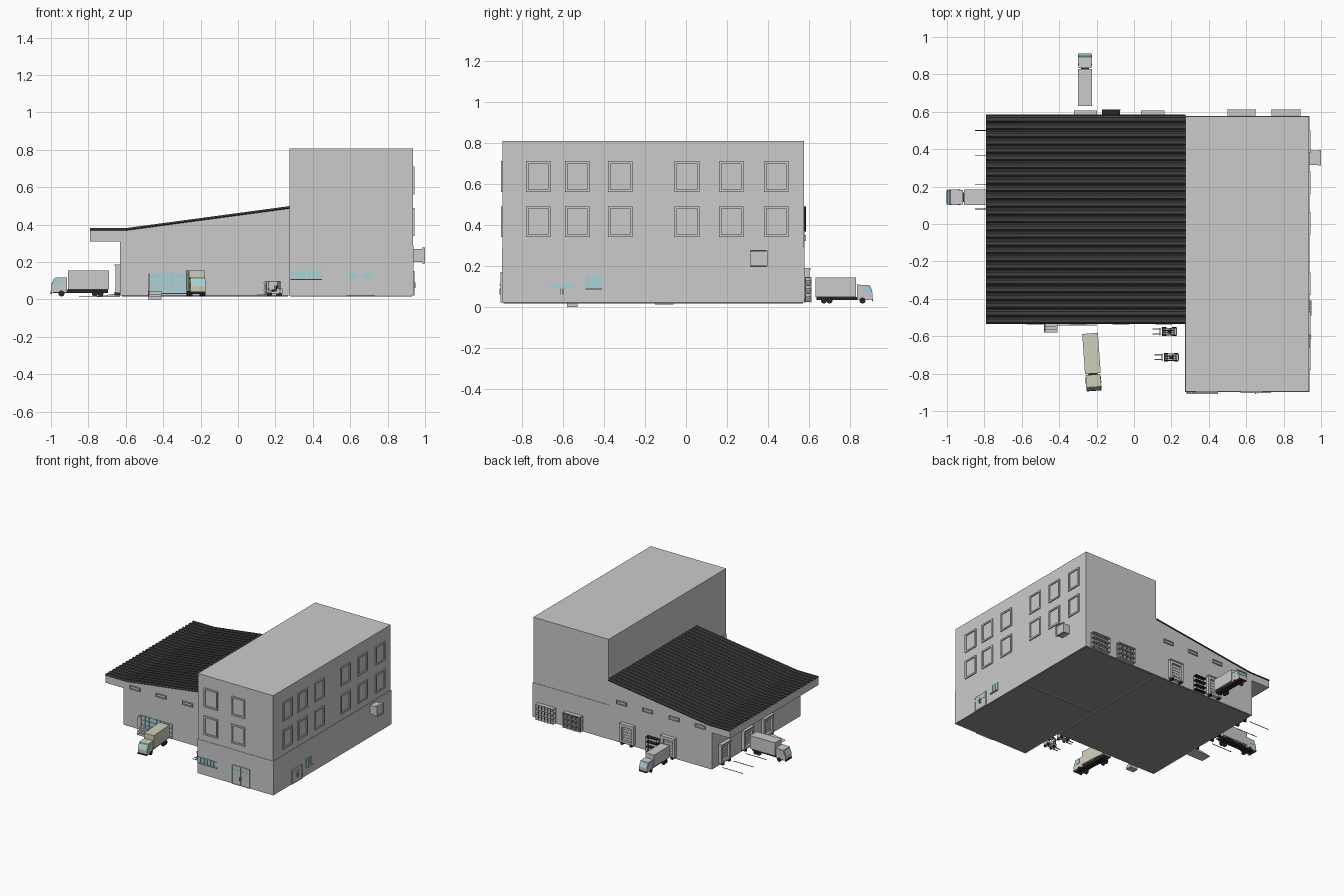
import bpy, bmesh, math
from mathutils import Matrix, Vector

if "Cube" in bpy.data.objects:
    bpy.data.objects.remove(bpy.data.objects["Cube"])

def mat(name, c):
    m = bpy.data.materials.new(name)
    m.diffuse_color = (*c, 1)
    m.use_nodes = True
    m.node_tree.nodes["Principled BSDF"].inputs["Base Color"].default_value = m.diffuse_color
    return m

DARK = mat("dark_sheet", (0.05, 0.05, 0.05))
BLACK = mat("rubber", (0.02, 0.02, 0.02))
FLOOR = mat("floor_grey", (0.28, 0.28, 0.28))
GLASS = mat("glass", (0.36, 0.66, 0.72))
BEIGE = mat("beige", (0.62, 0.63, 0.48))
I = Matrix()

def finish(name, bm, material=None, M=I):
    bm.transform(M)
    bmesh.ops.recalc_face_normals(bm, faces=bm.faces)
    me = bpy.data.meshes.new(name)
    bm.to_mesh(me)
    bm.free()
    ob = bpy.data.objects.new(name, me)
    bpy.context.collection.objects.link(ob)
    if material:
        me.materials.append(material)
    return ob

def boxes(name, items, material=None, M=I):
    """Several boxes (x0,x1,y0,y1,z0,z1) in one object."""
    bm = bmesh.new()
    for a, b, c, d, e, f in items:
        T = Matrix.Translation(((a + b) / 2, (c + d) / 2, (e + f) / 2)) @ Matrix.Diagonal((abs(b - a), abs(d - c), abs(f - e), 1))
        bmesh.ops.create_cube(bm, size=1, matrix=T)
    return finish(name, bm, material, M)

def prism(name, prof, y0, y1, material=None, M=I):
    """xz profile extruded along y."""
    bm = bmesh.new()
    f = bm.faces.new([bm.verts.new((x, y0, z)) for x, z in prof])
    r = bmesh.ops.extrude_face_region(bm, geom=[f])
    bmesh.ops.translate(bm, vec=(0, y1 - y0, 0), verts=[v for v in r["geom"] if isinstance(v, bmesh.types.BMVert)])
    return finish(name, bm, material, M)

def wheels(name, spots, r, w, M=I):
    bm = bmesh.new()
    for x, y in spots:
        T = Matrix.Translation((x, y, r)) @ Matrix.Rotation(math.pi / 2, 4, 'X')
        bmesh.ops.create_cone(bm, cap_ends=True, segments=16, radius1=r, radius2=r, depth=w, matrix=T)
    return finish(name, bm, BLACK, M)

def at(x, y, z=0, deg=0, s=1):
    return Matrix.Translation((x, y, z)) @ Matrix.Rotation(math.radians(deg), 4, 'Z') @ Matrix.Scale(s, 4)

def frame(w, z0, z1, t, d):
    """Rectangular frame on a wall facing -y."""
    return [(-w / 2, -w / 2 + t, -d, .004, z0, z1), (w / 2 - t, w / 2, -d, .004, z0, z1),
            (-w / 2, w / 2, -d, .004, z0, z0 + t), (-w / 2, w / 2, -d, .004, z1 - t, z1)]

# Building shells
prism("warehouse_walls", [(-.63, .02), (.275, .02), (.275, .488), (-.605, .37), (-.63, .37)], -.53, .577)
boxes("tower", [(.275, .935, -.895, .575, .02, .808)])
boxes("tower_ground_storey", [(.272, .938, -.898, .578, .02, .29)])
boxes("canopy", [(-.79, -.625, -.53, .577, .31, .372)])
boxes("floor_slabs", [(-.62, .268, -.52, .57, .017, .022), (.282, .93, -.89, -.13, .017, .022),
                      (.282, .93, -.115, .57, .017, .022)], FLOOR)

# Corrugated roof sheet, folded where it meets the canopy
bm = bmesh.new()
N = 27
p = 1.12 / N
prof = [(-.535 + p * (i + u), h) for i in range(N) for u, h in ((0, 0), (.2, .009), (.65, .009), (.85, 0))] + [(.585, 0)]
rows = [[bm.verts.new((x, y, z + h)) for y, h in prof] for x, z in ((-.79, .372), (-.605, .372), (.275, .49))]
for a, b in zip(rows, rows[1:]):
    for k in range(len(prof) - 1):
        bm.faces.new((a[k], b[k], b[k + 1], a[k + 1]))
roof = finish("corrugated_roof", bm, DARK)
roof.modifiers.new("thickness", 'SOLIDIFY').thickness = .006

# Tower upper windows
spots = [(x, -.895, 0) for x in (.39, .63)] + [(.935, y, 90) for y in (-.72, -.53, -.32, .005, .22, .44)]
for x, y, d in spots:
    for z in (.34, .56):
        boxes("tower_window", frame(.12, z, z + .15, .012, .008), None, at(x, y, 0, d))

# Warehouse high strip windows
for x in (-.53, -.3, -.07, .16):
    for y, d in ((-.53, 0), (.577, 180)):
        boxes("strip_window", frame(.09, .32, .35, .006, .008), None, at(x, y, 0, d))

# Double doors
def double_door(M, w, h):
    boxes("door_frame", frame(w, .02, .02 + h, .005, .006), None, M)
    boxes("door_leaves", [(-w / 2 + .006, -.001, -.004, .002, .022, .015 + h), (.001, w / 2 - .006, -.004, .002, .022, .015 + h),
                          (-.008, -.004, -.012, 0, .06, .09), (.004, .008, -.012, 0, .06, .09)], None, M)
    boxes("door_glass", [(s * w * .25 - .025, s * w * .25 + .025, -.0055, 0, h * .62 + .02, h * .8 + .02) for s in (-1, 1)], GLASS, M)

double_door(at(.655, -.898), .155, .15)
double_door(at(.938, -.605, 0, 90), .125, .115)

# Ground floor glazing
def glazing(M, w, z0, z1, nx, nz):
    dx, dz = w / nx, (z1 - z0) / nz
    boxes("window_panes", [(-w / 2 + i * dx + .003, -w / 2 + (i + 1) * dx - .003, -.005, .002,
                            z0 + j * dz + .002, z0 + (j + 1) * dz - .002) for i in range(nx) for j in range(nz)], GLASS, M)
    boxes("window_sill", [(-w / 2, w / 2, -.012, 0, z0 - .006, z0 - .001)], None, M)

glazing(at(.365, -.898), .17, .11, .155, 6, 1)
glazing(at(.938, -.45, 0, 90), .08, .09, .155, 3, 1)
glazing(at(-.335, -.53), .27, .035, .14, 8, 3)

# Air conditioning box
boxes("wall_unit", [(.935, .995, .315, .392, .2, .27)])
boxes("wall_unit_rim", frame(.085, .193, .277, .006, .012), None, at(.988, .354, 0, 90))

# Loading docks: surround, sectional door, sill and bumpers
for x, y, d in ((-.63, .43, -90), (-.63, .145, -90), (-.63, -.105, -90), (.1, .578, 180), (-.26, .578, 180)):
    M = at(x, y, 0, d)
    boxes("dock_surround", frame(.12, .035, .18, .018, .024) + [(-.062, .062, -.03, 0, .18, .188)], None, M)
    boxes("dock_door", [(-.042, .042, -.006, 0, .053 + i * .022, .073 + i * .022) for i in range(5)], None, M)
    boxes("dock_bumpers", [(s * .04 - .008, s * .04 + .008, -.03, 0, .022, .04) for s in (-1, 1)], BLACK, M)

# Ramp, steps and handrail
prism("ramp", [(-.77, .012), (-.63, .012), (-.63, .036)], -.15, -.06)
boxes("entrance_steps", [(-.48, -.41, -.58, -.53, 0, .016), (-.48, -.41, -.565, -.53, .016, .03), (-.48, -.41, -.55, -.53, .03, .044)])
boxes("handrail", [(-.478, -.474, -.576, -.572, 0, .14), (-.478, -.474, -.536, -.532, .03, .14), (-.478, -.474, -.576, -.532, .136, .14)])

# Parking lines
boxes("parking_lines", [(-.85, -.67, y - .002, y + .002, .016, .019) for y in (.5, .365, .21, .08)], DARK)

# Trucks: origin at the rear, driving along +x
def truck(M, L, paint=None):
    boxes("truck_box", [(0, L - .09, -.042, .042, .036, .14)], paint, M)
    c = L - .084
    prism("truck_cab", [(c, .02), (L, .02), (L, .055), (L - .018, .1), (c, .102)], -.039, .039, paint, M)
    for s in (-1, 1):
        prism("cab_side_glass", [(c + .026, .06), (L - .008, .06), (L - .022, .094), (c + .026, .094)], s * .037, s * .0405, GLASS, M)
    prism("windscreen", [(L - .001, .061), (L + .001, .061), (L - .013, .094), (L - .015, .094)], -.034, .034, GLASS, M)
    boxes("truck_chassis", [(.005, L - .01, -.025, .025, .018, .036), (L - .004, L + .003, -.039, .039, .014, .026)], BLACK, M)
    wheels("truck_wheels", [(x, y) for x in (.045, .075, L - .055) for y in (-.034, .034)], .016, .016, M)

truck(at(-.69, .143, .016, 180), .309)
truck(at(-.262, .632, .016, 90, .9), .309)
truck(at(-.235, -.585, .016, -86), .305, BEIGE)

# Forklifts: forks point to -x
def forklift(M):
    prism("forklift_body", [(-.03, .012), (.045, .012), (.05, .025), (.048, .042), (.02, .042), (.015, .026), (-.012, .026), (-.022, .042), (-.03, .042)], -.018, .018, None, M)
    boxes("forklift_cage", [(x, x + .004, y, y + .004, .03, .082) for x in (-.028, .032) for y in (-.02, .016)]
          + [(-.028, .036, y, y + .004, .08, .084) for y in (-.02, -.008, .004, .016)]
          + [(x, x + .004, -.02, .02, .08, .084) for x in (-.028, .032)], DARK, M)
    boxes("forklift_seat", [(.0, .018, -.01, .01, .026, .036), (.014, .02, -.01, .01, .03, .058)], BLACK, M)
    boxes("forklift_mast", [(-.04, -.034, y, y + .005, .004, .08) for y in (-.016, .011)]
          + [(-.044, -.038, -.02, .02, z, z + .005) for z in (.012, .03, .07)], None, M)
    boxes("forks", [(-.08, -.04, y, y + .006, .006, .01) for y in (-.016, .01)], None, M)
    wheels("forklift_wheels", [(x, y) for x in (-.018, .035) for y in (-.019, .019)], .011, .008, M)

forklift(at(.18, -.575, .016))
forklift(at(.19, -.712, .016))

# Storage racks against the back wall
def rack(x0, x1, h, shelves, bays, material=None):
    y0, y1 = .58, .612
    w = (x1 - x0) / bays
    posts = [(x0 + i * w - .002, x0 + i * w + .002, y, y + .004, .02, .02 + h) for i in range(bays + 1) for y in (y0, y1 - .004)]
    boards = [(x0, x1, y0, y1, .024 + j * (h - .01) / (shelves - 1), .029 + j * (h - .01) / (shelves - 1)) for j in range(shelves)]
    boxes("storage_rack", posts + boards, material)

rack(.735, .89, .125, 4, 6)
rack(.5, .65, .125, 4, 3)
boxes("stored_crates", [(.51 + i * .036, .536 + i * .036, .583, .608, z, z + .022) for i in range(4) for z in (.029, .067, .106)], FLOOR)
rack(-.17, -.075, .125, 4, 1, BLACK)
